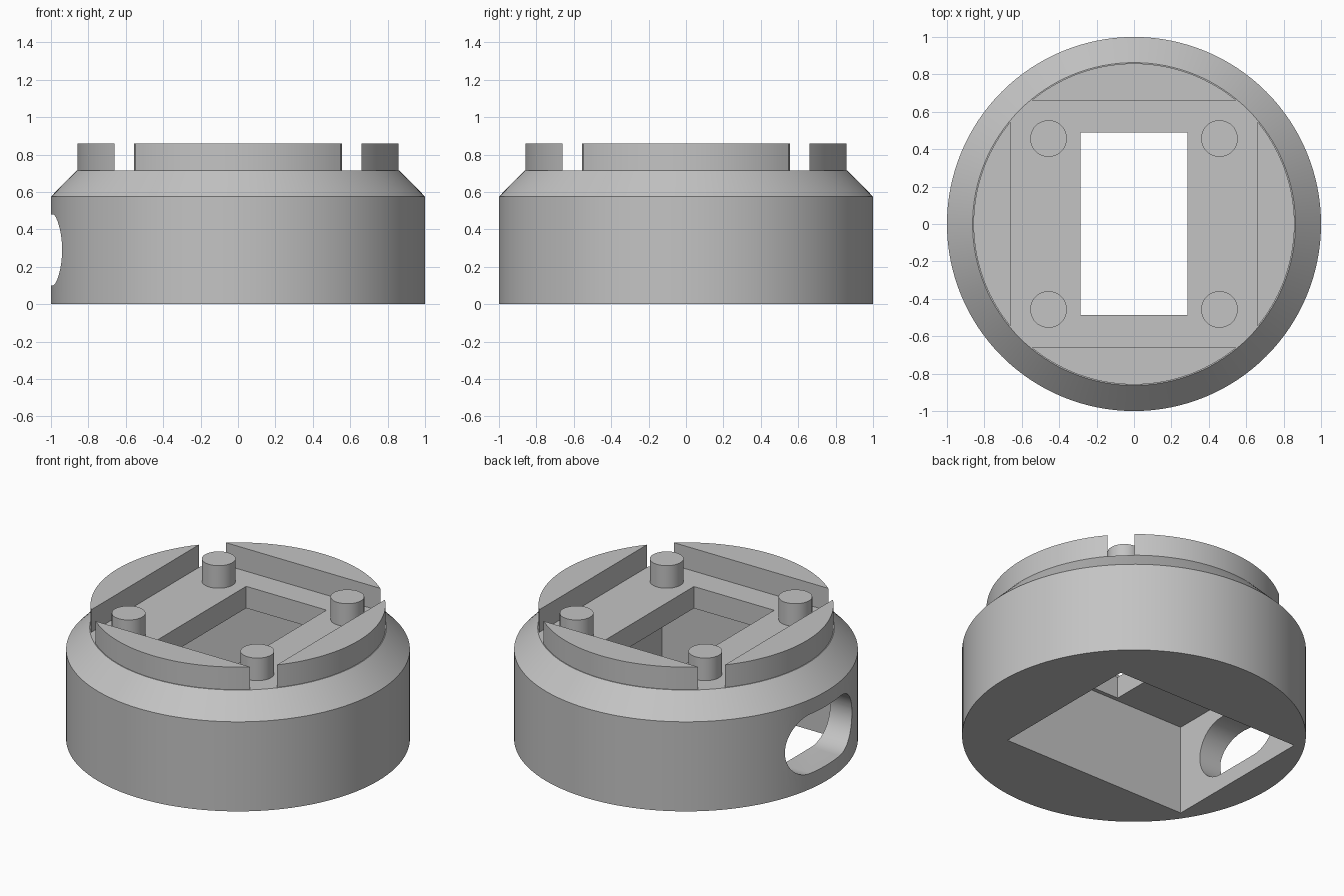
import bpy, bmesh
from math import pi, cos, sin, acos
from mathutils import Matrix

if "Cube" in bpy.data.objects:
    bpy.data.objects.remove(bpy.data.objects["Cube"], do_unlink=True)

RIM_Z, DECK_Z, TOP_Z = 0.575, 0.715, 0.86   # chamfer start, deck, top of raised parts
SINK = 0.01                                 # overlap between joined parts

grey = bpy.data.materials.new("plain_grey")
grey.use_nodes = True
colour = (0.55, 0.55, 0.55, 1)
grey.diffuse_color = colour
grey.node_tree.nodes["Principled BSDF"].inputs["Base Color"].default_value = colour


def arc(radius, start, end, steps, cx=0, cy=0):
    angles = [start + (end - start) * i / steps for i in range(steps + 1)]
    return [(cx + radius * cos(a), cy + radius * sin(a)) for a in angles]


def circle(radius, steps, cx=0, cy=0):
    return arc(radius, 0, 2 * pi, steps, cx, cy)[:-1]


def box(x0, x1, y0, y1):
    return [(x0, y0), (x1, y0), (x1, y1), (x0, y1)]


def loft(name, sections, matrix=Matrix()):
    """Closed solid through stacked outlines, each given as (points, height)."""
    bm = bmesh.new()
    rings = [[bm.verts.new((x, y, z)) for x, y in pts] for pts, z in sections]
    bm.faces.new(rings[0][::-1])
    bm.faces.new(rings[-1])
    n = len(rings[0])
    for low, high in zip(rings, rings[1:]):
        for i in range(n):
            j = (i + 1) % n
            bm.faces.new((low[i], low[j], high[j], high[i]))
    bm.transform(matrix)
    mesh = bpy.data.meshes.new(name)
    bm.to_mesh(mesh)
    bm.free()
    mesh.materials.append(grey)
    obj = bpy.data.objects.new(name, mesh)
    bpy.context.collection.objects.link(obj)
    return obj


def prism(name, pts, z0, z1, matrix=Matrix()):
    return loft(name, [(pts, z0), (pts, z1)], matrix)


def smooth(obj):
    bpy.ops.object.select_all(action="DESELECT")
    obj.select_set(True)
    bpy.context.view_layer.objects.active = obj
    bpy.ops.object.shade_smooth_by_angle(angle=pi / 6)


def cut(obj, cutter):
    cutter.hide_render = True
    mod = obj.modifiers.new("cut", "BOOLEAN")
    mod.operation = "DIFFERENCE"
    mod.solver = "EXACT"
    mod.object = cutter
    bpy.context.view_layer.objects.active = obj
    bpy.ops.object.modifier_apply(modifier=mod.name)
    bpy.data.objects.remove(cutter, do_unlink=True)


# Round housing with a chamfered shoulder
housing = loft("housing", [(circle(1, 128), 0), (circle(1, 128), RIM_Z),
                           (circle(0.863, 128), DECK_Z)])

# Pocket open at the bottom, window through the deck
cut(housing, prism("pocket_cutter", box(-0.785, 0.53, -0.513, 0.513), -0.1, RIM_Z))
cut(housing, prism("window_cutter", box(-0.285, 0.285, -0.487, 0.49), 0.5, 0.8))

# Rounded cable slot through the wall
slot = arc(0.19, -pi / 2, pi / 2, 24, 0.15, 0.29) + arc(0.19, pi / 2, 3 * pi / 2, 24, -0.15, 0.29)
to_side = Matrix(((0, 0, 1, 0), (1, 0, 0, 0), (0, 1, 0, 0), (0, 0, 0, 1)))
cut(housing, prism("slot_cutter", slot, -1.1, -0.7, to_side))
smooth(housing)

# Four raised segments around the square seat
half = acos(0.66 / 0.858)
for i, side in enumerate(("left", "back", "right", "front")):
    mid = i * pi / 2
    smooth(prism(side + "_segment", arc(0.858, mid - half, mid + half, 28),
                 DECK_Z - SINK, TOP_Z))

# Four locating pegs
for sx, side in ((1, "left"), (-1, "right")):
    for sy, end in ((1, "back"), (-1, "front")):
        smooth(prism(end + "_" + side + "_peg", circle(0.098, 40, sx * 0.457, sy * 0.457),
                     DECK_Z - SINK, TOP_Z))
